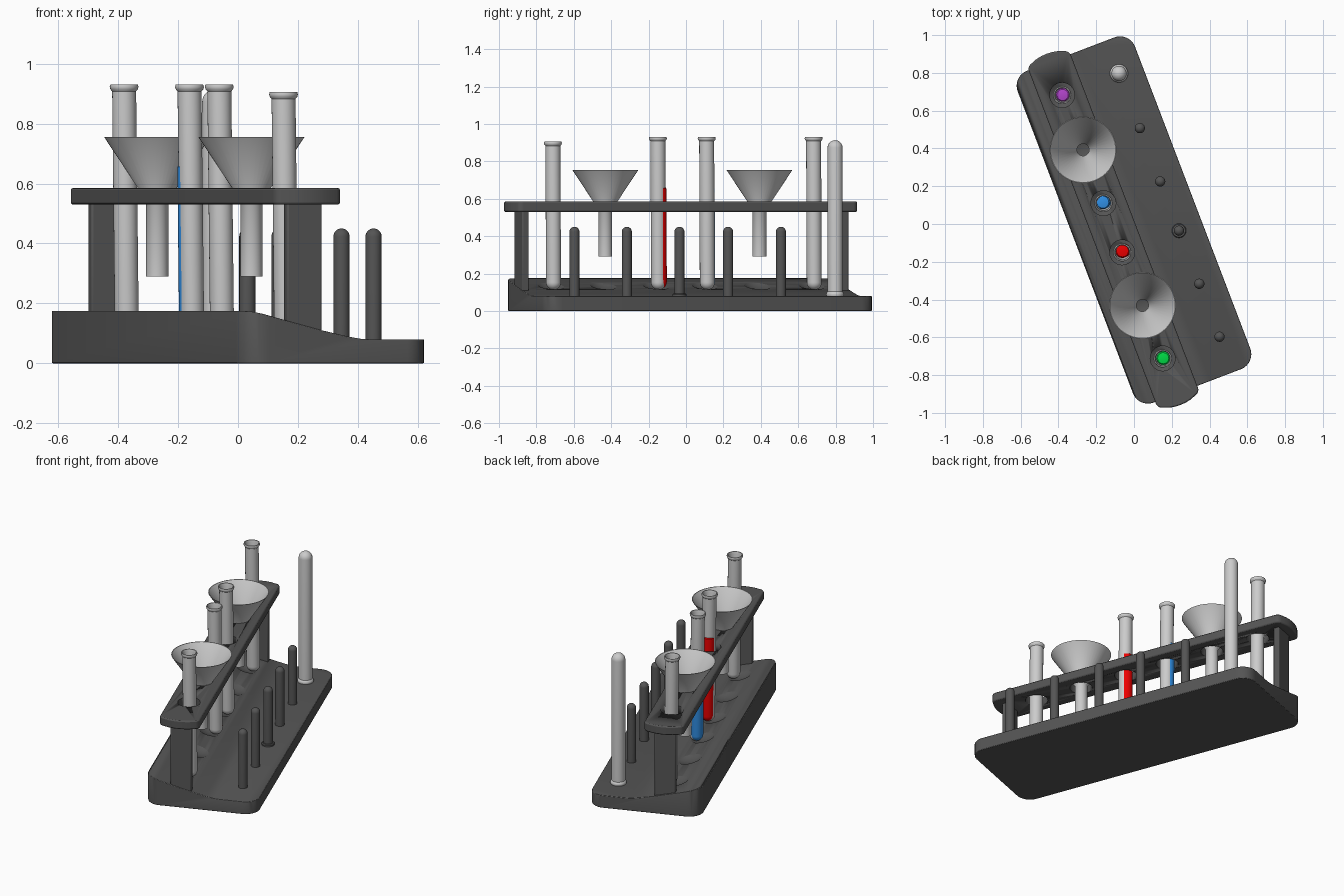
import bpy, bmesh, math
from mathutils import Matrix

if "Cube" in bpy.data.objects:
    bpy.data.objects.remove(bpy.data.objects["Cube"])

ROT = Matrix.Rotation(math.radians(20.9), 4, 'Z')   # whole rack stands turned
ROW, PEG_X = -0.112, 0.21                           # tube row and peg row
YS = [0.773, 0.463, 0.161, -0.118, -0.419, -0.719]  # six stations


def material(name, rgb):
    m = bpy.data.materials.new(name)
    m.diffuse_color = (*rgb, 1)
    m.use_nodes = True
    m.node_tree.nodes["Principled BSDF"].inputs["Base Color"].default_value = m.diffuse_color
    return m


RACK = material("dark_grey", (0.09, 0.09, 0.09))
GLASS = material("light_grey", (0.6, 0.6, 0.6))


def finish(name, bm, mat=None, smooth=True):
    bmesh.ops.remove_doubles(bm, verts=bm.verts, dist=1e-5)
    bmesh.ops.recalc_face_normals(bm, faces=bm.faces)
    bm.transform(ROT)
    me = bpy.data.meshes.new(name)
    bm.to_mesh(me)
    bm.free()
    ob = bpy.data.objects.new(name, me)
    bpy.context.collection.objects.link(ob)
    if mat:
        me.materials.append(mat)
    if smooth:
        bpy.ops.object.select_all(action='DESELECT')
        ob.select_set(True)
        bpy.context.view_layer.objects.active = ob
        bpy.ops.object.shade_smooth_by_angle(angle=math.radians(35))
    return ob


def lathe(name, profile, x, y, mat, lean=0.0, seg=32, closed=False):
    # spin (r, z) points; lean shifts the foot sideways per unit of depth
    bm = bmesh.new()
    top = max(z for r, z in profile)
    rings = [[bm.verts.new((x + r * math.cos(a) + lean * (top - z), y + r * math.sin(a), z))
              for a in [2 * math.pi * i / seg for i in range(seg)]] for r, z in profile]
    pairs = list(zip(rings, rings[1:]))
    if closed:
        pairs.append((rings[-1], rings[0]))
    for a, b in pairs:
        for i in range(seg):
            j = (i + 1) % seg
            bm.faces.new((a[i], a[j], b[j], b[i]))
    return finish(name, bm, mat)


def dome(r, z, sign, n=8):
    # quarter circle from the pole out to the side wall
    return [(r * math.sin(t), z + sign * r * math.cos(t))
            for t in [math.pi / 2 * i / n for i in range(n + 1)]]


def prism(name, outline, axis, lo, hi, mat=None, corner=None, r=0.0):
    # extrude an outline along z (x,y points) or y (x,z points), optional rounded corners
    bm = bmesh.new()
    put = (lambda p, h: (p[0], p[1], h)) if axis == 'z' else (lambda p, h: (p[0], h, p[1]))
    a = [bm.verts.new(put(p, lo)) for p in outline]
    b = [bm.verts.new(put(p, hi)) for p in outline]
    bm.faces.new(a)
    bm.faces.new(b)
    n = len(a)
    for i in range(n):
        bm.faces.new((a[i], a[(i + 1) % n], b[(i + 1) % n], b[i]))
    if corner:
        edges = [bm.edges.get((a[i], b[i])) for i in corner]
        bmesh.ops.bevel(bm, geom=edges, offset=r, segments=8, profile=0.5, affect='EDGES')
    return finish(name, bm, mat)


def boolean(ob, cutter, op):
    m = ob.modifiers.new("cut", 'BOOLEAN')
    m.operation, m.object, m.solver = op, cutter, 'EXACT'
    cutter.hide_render = True
    cutter.hide_viewport = True


def soften(ob, w):
    m = ob.modifiers.new("soft_edges", 'BEVEL')
    m.width, m.segments, m.limit_method, m.angle_limit = w, 2, 'ANGLE', math.radians(40)


# base: sloped cross-section trimmed by a rounded rectangle, with round-bottomed sockets
section = [(-0.4, 0), (0.4, 0), (0.4, 0.08), (0.12, 0.08), (0.085, 0.082), (0.04, 0.090), (-0.05, 0.110),
           (-0.19, 0.146), (-0.26, 0.165), (-0.295, 0.173), (-0.32, 0.175), (-0.4, 0.175)]
slope = prism("base_section_cutter", section, 'y', -1.1, 1.1)
base = prism("base", [(-0.325, -0.92), (0.34, -0.92), (0.34, 0.96), (-0.325, 0.96)],
             'z', 0, 0.3, RACK, corner=[0, 1, 2, 3], r=0.085)
# keep the trim's foot below the base so that no faces coincide
for v in slope.data.vertices:
    if v.co.z < 0.01:
        v.co.z = -0.1
boolean(base, slope, 'INTERSECT')
soften(base, 0.007)
for i, y in enumerate(YS):
    ball = dome(0.135, 0.245, -1, 12) + dome(0.135, 0.245, 1, 12)[::-1]
    boolean(base, lathe(f"socket_cutter_{i}", ball, ROW, y, None), 'DIFFERENCE')

# upper plate with bowed ends and round holes
W, L, C = 0.119, 0.995, 0.012
arc = [-W + 2 * W * i / 8 for i in range(9)]
bow = [(ROW + x, C + L - 0.03 * (x / W) ** 2) for x in arc]
plate_outline = bow + [(x, 2 * C - y) for x, y in bow[::-1]]
xs = [p for k, p in enumerate(plate_outline) if k not in (1, 7, 10, 16)]
plate = prism("upper_plate", xs, 'z', 0.53, 0.585, RACK, corner=[0, 6, 7, 13], r=0.022)
soften(plate, 0.007)
for i, y in enumerate(YS):
    hole = lathe(f"hole_cutter_{i}", [(0, 0.45), (0.066, 0.45), (0.066, 0.65), (0, 0.65)], ROW, y, None)
    boolean(plate, hole, 'DIFFERENCE')

# end posts
for side, y in (("front", -0.899), ("back", 0.931)):
    w, t = 0.0625, 0.019
    post = prism(f"{side}_post", [(ROW - w, y - t), (ROW + w, y - t), (ROW + w, y + t), (ROW - w, y + t)],
                 'z', 0.07, 0.54, RACK)
    soften(post, 0.006)


def tube_profile(foot, top):
    return (dome(0.040, foot + 0.040, -1) +
            [(0.040, top - 0.022), (0.046, top - 0.015), (0.048, top - 0.007), (0.046, top),
             (0.041, top), (0.037, top - 0.015)] + dome(0.037, foot + 0.041, -1)[::-1])


# test tubes and their coloured contents
contents = [("purple", (0.45, 0.06, 0.6), 0, 0.93, 0.0, 0.0),
            ("blue", (0.03, 0.28, 0.8), 2, 0.93, -0.004, 0.006),
            ("red", (0.85, 0.0, 0.0), 3, 0.93, 0.001, 0.007),
            ("green", (0.0, 0.7, 0.06), 5, 0.905, 0.0, 0.0)]
for name, rgb, k, top, dx, dy in contents:
    y = YS[k]
    lathe(f"{name}_test_tube", tube_profile(0.113, top), ROW, y, GLASS, lean=0.012)
    r = 0.0375 if dy else 0.0355
    liquid = dome(r, 0.118 + r, -1) + [(r, 0.655), (r - 0.006, 0.662), (r * 0.4, 0.665), (0, 0.665)]
    lathe(f"{name}_liquid", liquid, ROW + dx + 0.003, y + dy, material(name, rgb), lean=0.012)

# funnels: thin cone, short stem
for i, k in enumerate((1, 4)):
    funnel = [(0.037, 0.29), (0.037, 0.543), (0.177, 0.755), (0.173, 0.755), (0.032, 0.545), (0.032, 0.29)]
    lathe(f"funnel_{i + 1}", funnel, ROW, YS[k], GLASS, seg=48, closed=True)

# drying pegs with domed tops
for i, y in enumerate(YS):
    peg = dome(0.027, 0.423, 1) + [(0.027, 0.06), (0, 0.06)]
    lathe(f"drying_peg_{i + 1}", peg, PEG_X, y, RACK)
collar = [(0.0, 0.07), (0.038, 0.07), (0.038, 0.088), (0.034, 0.093), (0, 0.093)]
lathe("peg_collar", collar, PEG_X, YS[3], RACK)

# empty tube drying upside down over the back peg
upside_down = [(r, 0.993 - z) for r, z in tube_profile(0.08, 0.912)]
lathe("drying_tube", upside_down, PEG_X, YS[0], GLASS)
